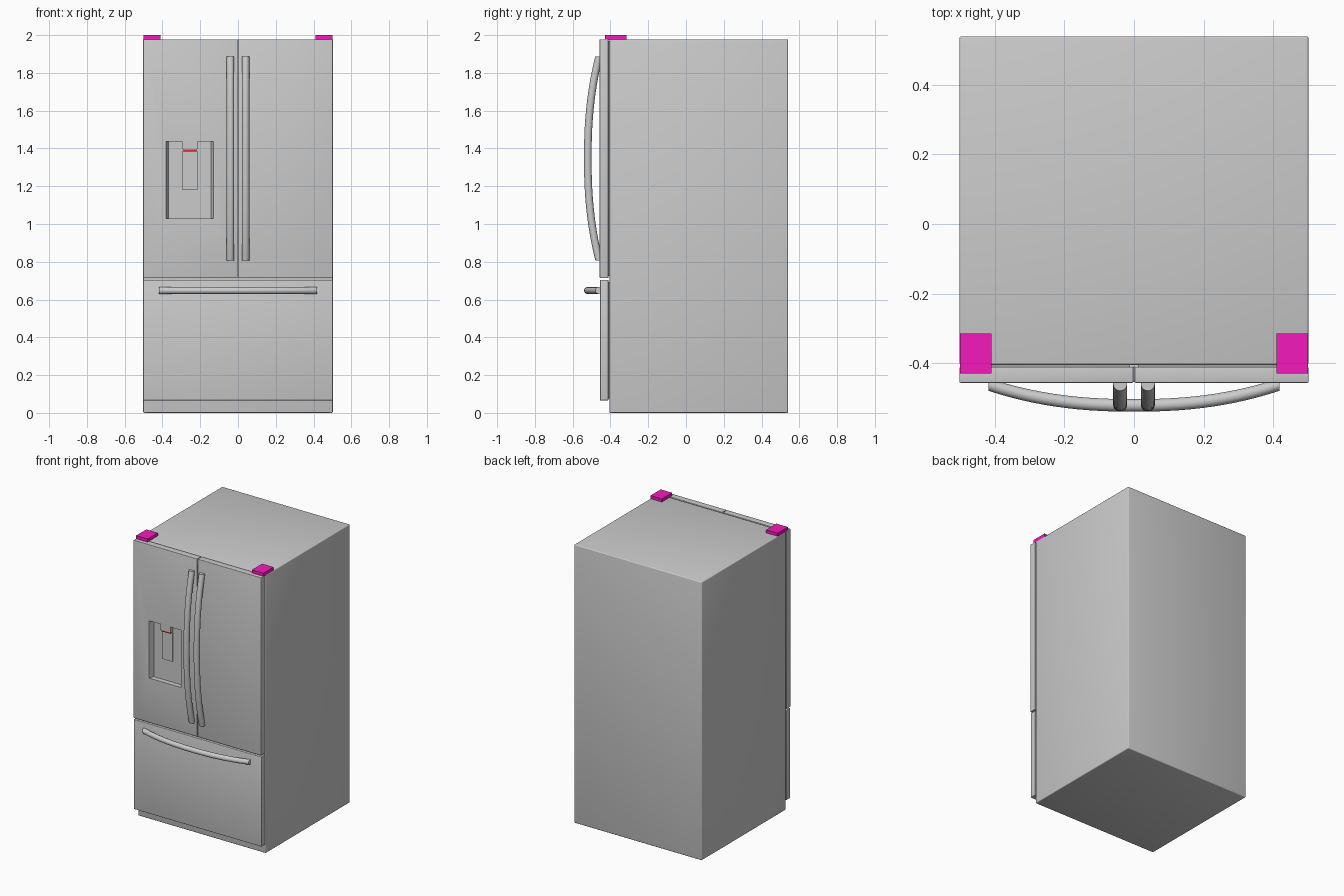
import bpy, bmesh, math
from mathutils import Vector

if "Cube" in bpy.data.objects:
    bpy.data.objects.remove(bpy.data.objects["Cube"])


def paint(ob, name, rgb):
    mat = bpy.data.materials.get(name) or bpy.data.materials.new(name)
    mat.diffuse_color = (*rgb, 1)
    mat.use_nodes = True
    mat.node_tree.nodes["Principled BSDF"].inputs["Base Color"].default_value = mat.diffuse_color
    ob.data.materials.append(mat)


def mesh_object(name, bm):
    bmesh.ops.recalc_face_normals(bm, faces=bm.faces[:])
    me = bpy.data.meshes.new(name)
    bm.to_mesh(me)
    bm.free()
    ob = bpy.data.objects.new(name, me)
    bpy.context.collection.objects.link(ob)
    return ob


def smooth(ob):
    bpy.ops.object.select_all(action='DESELECT')
    ob.select_set(True)
    bpy.context.view_layer.objects.active = ob
    bpy.ops.object.shade_smooth_by_angle(angle=math.radians(40))


def box(name, x, y, z, bevel=0.0, taper=0.0):
    """Box from ranges; taper narrows the rear face in x; bevel rounds edges."""
    bm = bmesh.new()
    bmesh.ops.create_cube(bm, size=1)
    lo, hi = Vector((x[0], y[0], z[0])), Vector((x[1], y[1], z[1]))
    for v in bm.verts:
        side, rear = v.co.x, v.co.y > 0
        v.co = Vector([lo[i] + (v.co[i] + 0.5) * (hi[i] - lo[i]) for i in range(3)])
        if rear:
            v.co.x -= math.copysign(taper, side)
    if bevel:
        bmesh.ops.bevel(bm, geom=bm.edges[:], offset=bevel, segments=3,
                        profile=0.5, affect='EDGES')
    ob = mesh_object(name, bm)
    if bevel:
        smooth(ob)
    return ob


def handle(name, point, half, radius, axis, steps=32, sides=20):
    """Bowed bar along x or z, with square-cut ends sunk into the door front."""
    bm = bmesh.new()
    rings = []
    for i in range(steps + 1):
        t = -math.cos(math.pi * i / steps)
        y = -0.54 + radius + 0.06 * abs(t) ** 2.3
        ring = []
        for k in range(sides):
            a = 2 * math.pi * k / sides
            u, v = radius * math.cos(a), radius * math.sin(a)
            if axis == 'z':
                co = (point[0] + u, y + v, point[1] + t * half)
            else:
                co = (point[0] + t * half, y + v, point[1] + u)
            ring.append(bm.verts.new(co))
        rings.append(ring)
    for a, b in zip(rings, rings[1:]):
        for k in range(sides):
            n = (k + 1) % sides
            bm.faces.new((a[k], a[n], b[n], b[k]))
    bm.faces.new(rings[0])
    bm.faces.new(rings[-1])
    ob = mesh_object(name, bm)
    smooth(ob)
    return ob


# Cabinet
box("cabinet", (-0.502, 0.502), (-0.405, 0.54), (0, 1.978), bevel=0.006)

# Doors and freezer drawer, with the seals behind them
left_door = box("left_door", (-0.502, -0.002), (-0.457, -0.411), (0.714, 1.978), bevel=0.003)
box("right_door", (0.002, 0.502), (-0.457, -0.411), (0.714, 1.978), bevel=0.003)
box("freezer_drawer", (-0.502, 0.502), (-0.455, -0.411), (0.066, 0.704), bevel=0.003)
for name, x, z in (("left_seal", (-0.49, -0.012), (0.725, 1.968)),
                   ("right_seal", (0.012, 0.49), (0.725, 1.968)),
                   ("drawer_seal", (-0.49, 0.49), (0.076, 0.694))):
    box(name, x, (-0.413, -0.403), z)

# Dispenser recess cut into the left door
cutter = box("recess_cutter", (-0.384, -0.126), (-0.467, -0.421), (1.03, 1.437), taper=0.017)
cutter.hide_render = True
cutter.hide_set(True)
cut = left_door.modifiers.new("dispenser_recess", 'BOOLEAN')
cut.operation = 'DIFFERENCE'
cut.solver = 'EXACT'
cut.object = cutter

# Dispenser parts
box("dispenser_nozzle", (-0.293, -0.215), (-0.453, -0.419), (1.395, 1.439))
light = box("dispenser_light", (-0.288, -0.220), (-0.450, -0.422), (1.385, 1.396))
paint(light, "red", (0.8, 0.02, 0.02))
box("dispenser_paddle", (-0.293, -0.215), (-0.431, -0.419), (1.18, 1.386))

# Handles and hinge covers
for side, s in (("left", -1), ("right", 1)):
    handle(side + "_door_handle", (s * 0.04, 1.348), 0.54, 0.02, 'z')
    hinge = box(side + "_hinge_cover", sorted((s * 0.41, s * 0.5)),
                (-0.43, -0.315), (1.974, 2.0))
    paint(hinge, "magenta", (0.9, 0.01, 0.5))
handle("drawer_handle", (0, 0.648), 0.418, 0.018, 'x')
